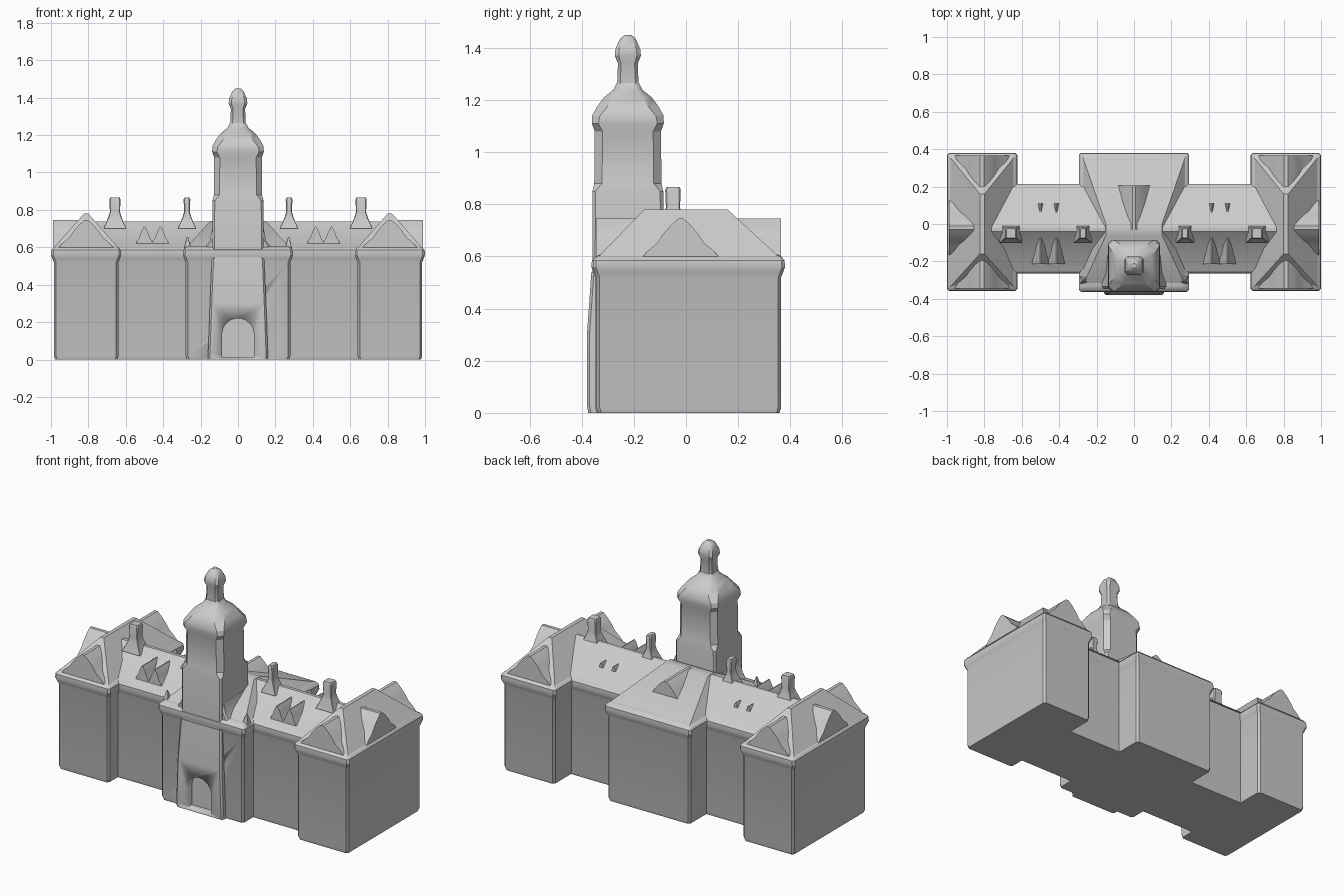
import bpy, bmesh, math
from mathutils import Vector

if "Cube" in bpy.data.objects:
    bpy.data.objects.remove(bpy.data.objects["Cube"])


def finish(name, bm):
    bmesh.ops.remove_doubles(bm, verts=bm.verts, dist=1e-5)
    bmesh.ops.recalc_face_normals(bm, faces=bm.faces)
    me = bpy.data.meshes.new(name)
    bm.to_mesh(me)
    bm.free()
    ob = bpy.data.objects.new(name, me)
    bpy.context.collection.objects.link(ob)
    bpy.ops.object.select_all(action='DESELECT')
    bpy.context.view_layer.objects.active = ob
    ob.select_set(True)
    bpy.ops.object.shade_smooth_by_angle(angle=math.radians(30))
    return ob


def loft(name, sections):
    """Stack of rectangles (x0, x1, y0, y1, z, corner chamfer)."""
    bm = bmesh.new()
    rings = []
    for x0, x1, y0, y1, z, c in sections:
        pts = [(x0 + c, y0), (x1 - c, y0), (x1, y0 + c), (x1, y1 - c),
               (x1 - c, y1), (x0 + c, y1), (x0, y1 - c), (x0, y0 + c)]
        rings.append([bm.verts.new((x, y, z)) for x, y in pts])
    for a, b in zip(rings, rings[1:]):
        for i in range(8):
            j = (i + 1) % 8
            bm.faces.new((a[i], a[j], b[j], b[i]))
    bm.faces.new(rings[0])
    bm.faces.new(rings[-1])
    return finish(name, bm)


def stack(name, cx, cy, levels):
    """Square loft from (half width, z, chamfer)."""
    return loft(name, [(cx - h, cx + h, cy - h, cy + h, z, c) for h, z, c in levels])


def prism(name, profile, centre, start, end, axis):
    """Extrude a (side, z) profile along x or y."""
    bm = bmesh.new()
    rings = []
    for d in (start, end):
        rings.append([bm.verts.new((centre + s, d, z) if axis == 'y' else (d, centre + s, z))
                      for s, z in profile])
    n = len(profile)
    for i in range(n):
        j = (i + 1) % n
        bm.faces.new((rings[0][i], rings[0][j], rings[1][j], rings[1][i]))
    bm.faces.new(rings[0])
    bm.faces.new(rings[1])
    return finish(name, bm)


def walls(name, x0, x1, y0, y1):
    """Wall block with a rounded cornice."""
    levels = [(-.006, 0), (0, .02), (0, .52), (.008, .54), (.015, .56), (.013, .585), (0, .6), (-.015, .607)]
    return loft(name, [(x0 - g, x1 + g, y0 - g, y1 + g, z, .012) for g, z in levels])


def curved_gable(half, base, top):
    """Concave-sided gable profile."""
    right = [(1, 0), (.86, .16), (.62, .36), (.46, .6), (.26, .83), (.07, 1)]
    pts = [(half * s, base + (top - base) * h) for s, h in right]
    return pts + [(-s, z) for s, z in reversed(pts)]


# Main range and its long roof
walls("main_range", -.7, .7, -.25, .2)
prism("main_roof", [(-.25, .6), (-.13, .66), (-.04, .738), (-.02, .738), (.2, .605)], 0, -.81, .81, 'x')

# Central block, hipped roof and rear gable
centre = walls("central_block", -.28, .28, -.348, .365)
loft("central_roof", [(-.275, .275, -.33, .36, .6, 0), (-.15, .15, -.06, .0, .74, 0)])
prism("rear_gable", curved_gable(.13, .62, .745), 0, -.03, .205, 'y')

# Entrance bay with arched recess
bay = loft("entrance_bay", [(-.16, .16, -.375, -.3, 0, .01), (-.16, .16, -.38, -.3, .03, .01),
                            (-.15, .15, -.38, -.3, .3, .01), (-.14, .14, -.363, -.3, .54, .01)])
arch = [(-.085, -.1)] + [(-.085 * math.cos(a), .135 + .085 * math.sin(a))
                         for a in [math.pi * i / 12 for i in range(13)]] + [(.085, -.1)]
cutter = prism("arch_cutter", [(s, max(z, .012)) for s, z in arch][1:-1] + [(.085, .012), (-.085, .012)],
               0, -.45, -.325, 'y')
cutter.hide_render = True
for ob in (centre, bay):
    mod = ob.modifiers.new("arch", 'BOOLEAN')
    mod.operation = 'DIFFERENCE'
    mod.object = cutter
    bpy.context.view_layer.objects.active = ob
    # keep the cut ahead of any smoothing
    ob.modifiers.move(len(ob.modifiers) - 1, 0)
    bpy.ops.object.modifier_apply(modifier=mod.name)
bpy.data.objects.remove(cutter)

# Tower with flared foot, cornice, dome and lantern
stack("tower", 0, -.223, [(.136, .5, .01), (.136, .85, .012), (.129, .88, .03), (.127, 1.08, .03),
                          (.138, 1.11, .025), (.137, 1.14, .03), (.118, 1.175, .04), (.092, 1.21, .035),
                          (.055, 1.24, .02), (.043, 1.265, .014)])
stack("tower_lantern", 0, -.223, [(.042, 1.24, .012), (.038, 1.34, .012), (.05, 1.37, .015),
                                  (.048, 1.395, .015), (.03, 1.435, .012), (.012, 1.45, .005)])
loft("tower_foot", [(-.175, .175, -.345, -.06, .6, .01), (-.15, .15, -.345, -.075, .635, .01),
                    (-.137, .137, -.345, -.086, .7, .01)])

for s in (-1, 1):
    side = "left" if s < 0 else "right"
    cx = s * .812
    # End wing with hipped roof
    walls(f"{side}_wing", cx - .173, cx + .173, -.343, .365)
    loft(f"{side}_wing_roof", [(cx - .17, cx + .17, -.335, .355, .6, 0),
                               (cx - .012, cx + .012, -.16, .16, .78, 0)])
    # Curved gables on three faces of the wing
    g = curved_gable(.145, .6, .745)
    prism(f"{side}_front_gable", g, cx, -.345, -.19, 'y')
    prism(f"{side}_back_gable", g, cx, .365, .2, 'y')
    prism(f"{side}_side_gable", g, -.02, s * .988, s * .83, 'x')
    # Chimneys
    for x, w, y in ((.658, .03, -.05), (.273, .018, -.05)):
        x *= s
        loft(f"{side}_chimney", [(x - w - .03, x + w + .03, y - .05, y + .05, .7, 0),
                                 (x - w - .006, x + w + .006, y - .032, y + .032, .76, .004),
                                 (x - w + .003, x + w - .003, y - .027, y + .027, .79, .004),
                                 (x - w, x + w, y - .03, y + .03, .855, .006),
                                 (x - w + .005, x + w - .005, y - .025, y + .025, .867, .006)])
    # Dormers, front pair and low rear pair
    for x in (.415, .5):
        prism(f"{side}_front_dormer", curved_gable(.045, .62, .71), s * x, -.215, -.07, 'y')
        prism(f"{side}_rear_dormer", curved_gable(.025, .63, .69), s * x, .06, .11, 'y')
    # Small corner finial on the central front
    stack(f"{side}_finial", s * .27, -.3, [(.02, .59, .003), (.012, .625, .003), (.003, .655, .001)])
